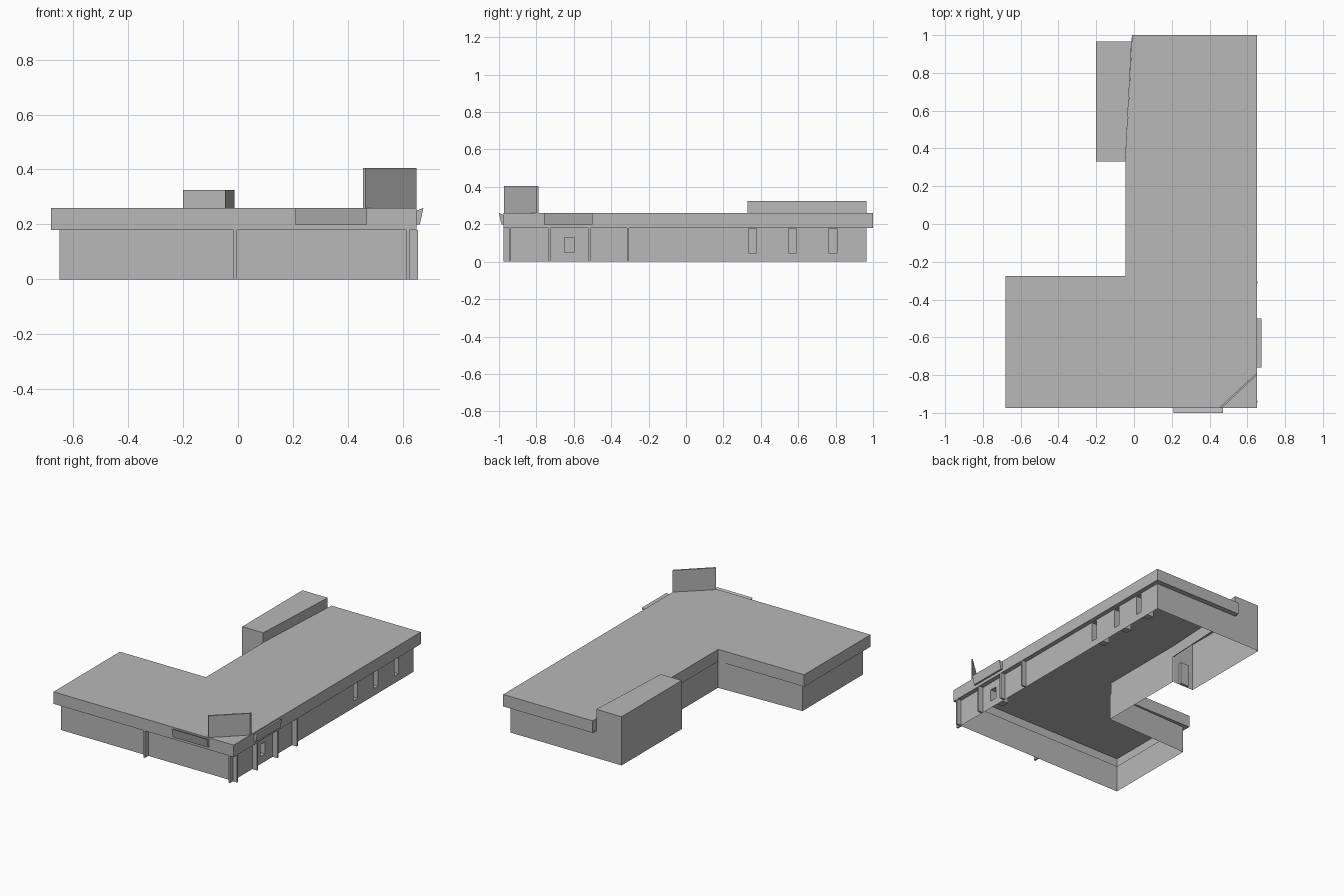
import bpy
import bmesh
from mathutils import Vector

cube = bpy.data.objects.get("Cube")
if cube:
    bpy.data.objects.remove(cube, do_unlink=True)

# Single plain grey
grey = bpy.data.materials.new("plain_grey")
grey.use_nodes = True
colour = (0.48, 0.48, 0.48, 1)
grey.diffuse_color = colour
for node in grey.node_tree.nodes:
    if node.type == 'BSDF_PRINCIPLED':
        node.inputs["Base Color"].default_value = colour


def finish(name, bm):
    mesh = bpy.data.meshes.new(name)
    bm.to_mesh(mesh)
    bm.free()
    mesh.materials.append(grey)
    obj = bpy.data.objects.new(name, mesh)
    bpy.context.scene.collection.objects.link(obj)
    return obj


def loft(rings, skip=(), cap_top=False, cap_bottom=False):
    """Join stacked (outline, height) rings, leaving out the skipped (level, side) quads."""
    bm = bmesh.new()
    loops = [[bm.verts.new((x, y, z)) for x, y in outline] for outline, z in rings]
    for level, (a, b) in enumerate(zip(loops, loops[1:])):
        for i in range(len(a)):
            j = (i + 1) % len(a)
            if (level, i) not in skip:
                bm.faces.new((a[i], a[j], b[j], b[i]))
    if cap_top:
        bm.faces.new(loops[-1])
    if cap_bottom:
        bm.faces.new(loops[0][::-1])
    bm.normal_update()
    return bm


def box(name, lo, hi):
    outline = [(lo[0], lo[1]), (hi[0], lo[1]), (hi[0], hi[1]), (lo[0], hi[1])]
    return finish(name, loft([(outline, lo[2]), (outline, hi[2])],
                             cap_top=True, cap_bottom=True))


def recess(bm, normal, a, z, depth):
    """Push a rectangular opening into the wall that faces along normal."""
    normal = Vector(normal)
    along = Vector((abs(normal.y), abs(normal.x), 0))
    up = Vector((0, 0, 1))
    for axis, value in ((along, a[0]), (along, a[1]), (up, z[0]), (up, z[1])):
        bm.normal_update()
        faces = [f for f in bm.faces if f.normal.dot(normal) > 0.99]
        geom = set(faces)
        for f in faces:
            geom.update(f.edges)
            geom.update(f.verts)
        bmesh.ops.bisect_plane(bm, geom=list(geom), plane_co=axis * value, plane_no=axis)
    bm.normal_update()
    hole = []
    for f in bm.faces:
        c = f.calc_center_median()
        if (f.normal.dot(normal) > 0.99 and a[0] < c.dot(along) < a[1]
                and z[0] < c.z < z[1]):
            hole.append(f)
    moved = bmesh.ops.extrude_discrete_faces(bm, faces=hole)["faces"]
    verts = list({v for f in moved for v in f.verts})
    bmesh.ops.translate(bm, verts=verts, vec=-normal * depth)


EAVE, TOP = 0.18, 0.26
roof_outline = [(-0.68, -0.975), (0.65, -0.975), (0.65, 1.0), (-0.01, 1.0),
                (-0.045, 0.33), (-0.045, -0.275), (-0.68, -0.275)]
wall_outline = [(-0.65, -0.94), (0.62, -0.94), (0.62, 0.965), (-0.015, 0.965),
                (-0.04, 0.33), (-0.04, -0.28), (-0.65, -0.30)]

# Roof with fascia and soffit, hollow inside
finish("roof", loft([(wall_outline, EAVE), (roof_outline, EAVE), (roof_outline, TOP)],
                    cap_top=True))

# Main walls, open below and towards the annex, with recessed windows
walls = loft([(wall_outline, 0), (wall_outline, EAVE)], skip={(0, 3)})
for y in (0.355, 0.57, 0.785):
    recess(walls, (1, 0, 0), (y - 0.022, y + 0.022), (0.047, 0.178), 0.1)
recess(walls, (1, 0, 0), (-0.65, -0.6), (0.05, 0.13), 0.1)
finish("main_walls", walls)

# Tall annex, its inner side only above the roof, with a doorway
annex_outline = [(-0.2, 0.33), (-0.045, 0.33), (-0.013, 0.965), (-0.2, 0.965)]
annex = loft([(annex_outline, 0), (annex_outline, EAVE), (annex_outline, 0.325)],
             skip={(0, 1)}, cap_top=True)
recess(annex, (0, -1, 0), (-0.15, -0.09), (0, 0.15), 0.02)
finish("annex", annex)

# Thin fins on the front and side walls
for i, x in enumerate((-0.01, 0.618)):
    box(f"front_fin_{i + 1}", (x - 0.006, -0.975, 0), (x + 0.006, -0.94, EAVE))
for i, y in enumerate((-0.94, -0.73, -0.515, -0.31)):
    box(f"side_fin_{i + 1}", (0.62, y - 0.005, 0), (0.655, y + 0.005, EAVE))

# Tilted panels on the fascia: (outward distance, height) profile swept along the wall
profile = [(0, 0.25), (0.025, 0.26), (0.012, 0.2), (0, 0.2)]


def fascia_panel(name, place, start, end):
    bm = bmesh.new()
    ends = [[bm.verts.new(place(t, d, z)) for d, z in profile] for t in (start, end)]
    for i in range(len(profile)):
        j = (i + 1) % len(profile)
        bm.faces.new((ends[0][i], ends[0][j], ends[1][j], ends[1][i]))
    for loop in ends:
        bm.faces.new(loop)
    bmesh.ops.recalc_face_normals(bm, faces=bm.faces)
    finish(name, bm)


fascia_panel("front_panel", lambda t, d, z: (t, -0.975 - d, z), 0.21, 0.47)
fascia_panel("side_panel", lambda t, d, z: (0.65 + d, t, z), -0.76, -0.5)

# Upright board set diagonally over the corner
board_outline = [(0.455, -0.968), (0.465, -0.974), (0.65, -0.8), (0.65, -0.788)]
finish("corner_board", loft([(board_outline, TOP), (board_outline, 0.405)],
                            cap_top=True, cap_bottom=True))
